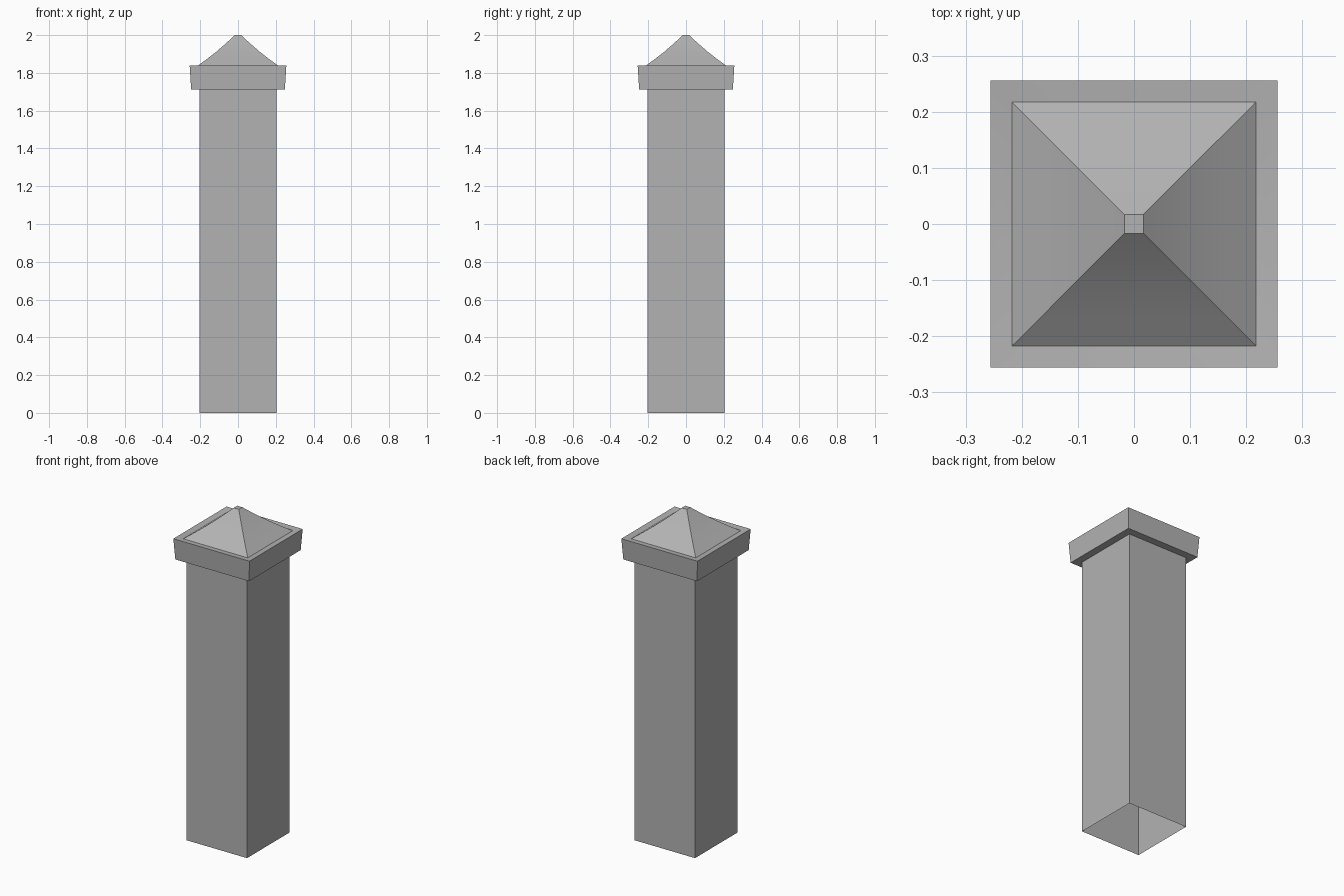
import bpy, bmesh, math

if "Cube" in bpy.data.objects:
    bpy.data.objects.remove(bpy.data.objects["Cube"])

stone = bpy.data.materials.new("dark_grey_stone")
stone.diffuse_color = (0.45, 0.45, 0.45, 1)
stone.use_nodes = True
stone.node_tree.nodes["Principled BSDF"].inputs["Base Color"].default_value = stone.diffuse_color


def square_loft(name, profile, close_top=False):
    """Stack square rings given as (half width, height) and skin them."""
    bm = bmesh.new()
    rings = [[bm.verts.new((sx * r, sy * r, z))
              for sx, sy in ((-1, -1), (1, -1), (1, 1), (-1, 1))]
             for r, z in profile]
    for low, high in zip(rings, rings[1:]):
        for i in range(4):
            j = (i + 1) % 4
            bm.faces.new((low[i], low[j], high[j], high[i]))
    if close_top:
        bm.faces.new(rings[-1])
    mesh = bpy.data.meshes.new(name)
    bm.to_mesh(mesh)
    bm.free()
    mesh.materials.append(stone)
    obj = bpy.data.objects.new(name, mesh)
    bpy.context.collection.objects.link(obj)
    bpy.ops.object.select_all(action='DESELECT')
    obj.select_set(True)
    bpy.context.view_layer.objects.active = obj
    bpy.ops.object.shade_smooth_by_angle(angle=math.radians(20))
    return obj


# Hollow square shaft, open at the bottom
square_loft("post_shaft", [(0.203, 0), (0.203, 1.713)])

# Flared cap band: underside, sides and slightly dished top ledge
square_loft("cap_band", [(0.203, 1.713), (0.248, 1.713),
                         (0.256, 1.84), (0.217, 1.835)])

# Concave pyramid roof with a small flat tip
square_loft("cap_roof", [(0.217, 1.835), (0.165, 1.873), (0.115, 1.912),
                         (0.065, 1.955), (0.017, 2.0)], close_top=True)
